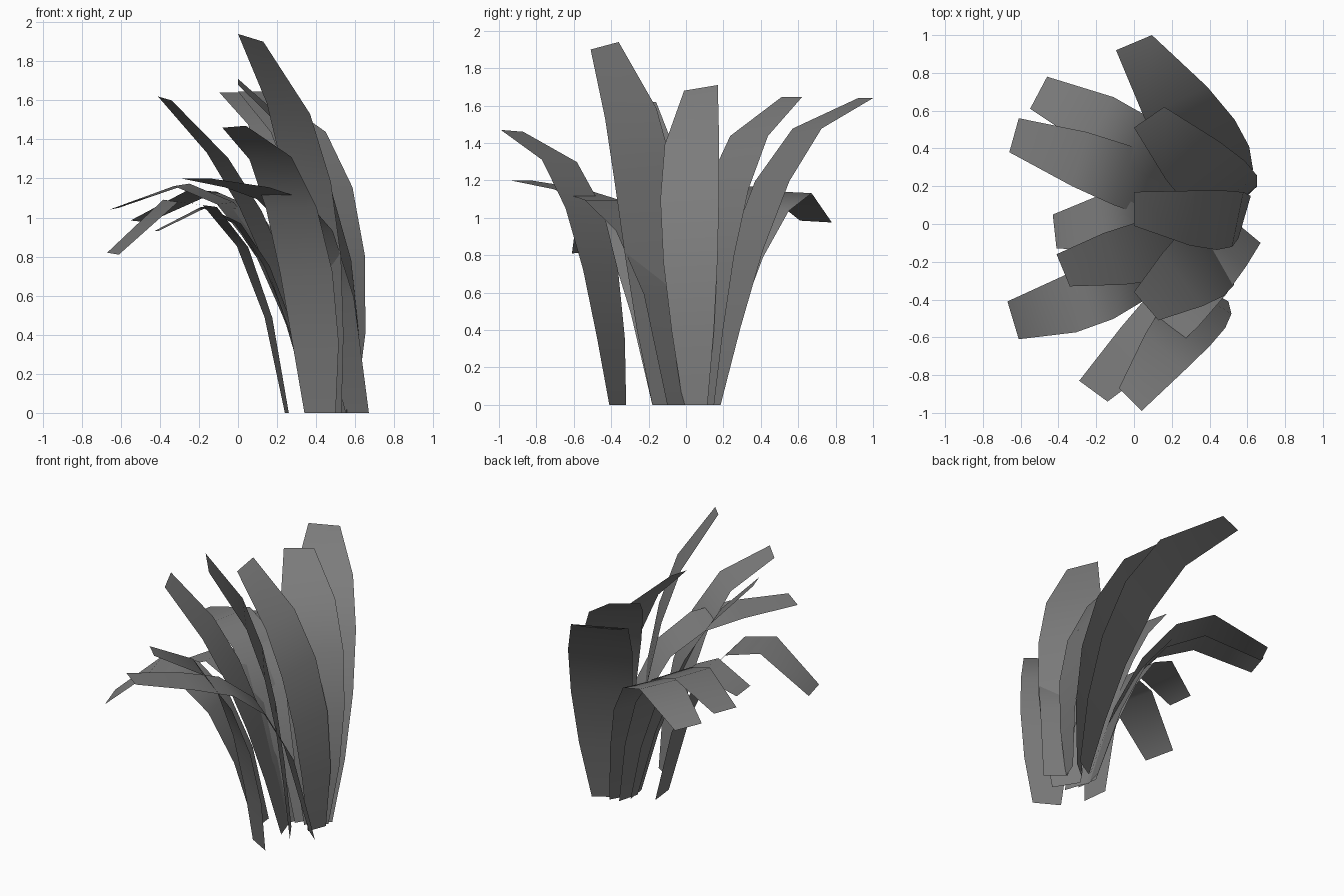
import bpy
import bmesh
from mathutils import Vector

cube = bpy.data.objects.get("Cube")
if cube:
    bpy.data.objects.remove(cube, do_unlink=True)

# One plain grey for the whole plant
grey = bpy.data.materials.new("leaf_grey")
grey.use_nodes = True
colour = (0.2, 0.2, 0.2, 1)
grey.diffuse_color = colour
shader = next(n for n in grey.node_tree.nodes if n.type == "BSDF_PRINCIPLED")
shader.inputs["Base Color"].default_value = colour
shader.inputs["Roughness"].default_value = 0.8

# Rows along each blade: even steps, then one long tip segment
STEPS = (0, .19, .38, .57, .76, 1)


def bezier(a, b, c, d, t):
    u = 1 - t
    return a * u**3 + b * (3 * u * u * t) + c * (3 * u * t * t) + d * t**3


def leaf(name, root, lower, upper, tip, root_side, tip_side, bulge=0.9):
    """Arching blade: a curved midline with a width that swells in the middle."""
    root, lower, upper, tip, root_side, tip_side = (
        Vector(v) for v in (root, lower, upper, tip, root_side, tip_side))
    bm = bmesh.new()
    rows = []
    for t in STEPS:
        mid = bezier(root, lower, upper, tip, t)
        half = root_side.lerp(tip_side, t) * (0.5 + 2 * bulge * t * (1 - t))
        rows.append([bm.verts.new(mid - half), bm.verts.new(mid + half)])
    for (a, b), (c, d) in zip(rows, rows[1:]):
        last = bm.faces.new((a, b, d, c))
        last.smooth = True
    # The upper side of the tip is the outside of the blade
    bm.normal_update()
    if last.normal.z < 0:
        bmesh.ops.reverse_faces(bm, faces=bm.faces[:])
    mesh = bpy.data.meshes.new(name)
    bm.to_mesh(mesh)
    bm.free()
    mesh.materials.append(grey)
    obj = bpy.data.objects.new(name, mesh)
    bpy.context.collection.objects.link(obj)


# Tall upright leaves on the outer side
leaf("tall_back_leaf", (.53, .14, 0), (.48, .25, .7), (.36, .46, 1.6), (0, .96, 1.64),
     (.15, .09, 0), (.19, .08, 0), 1.2)
leaf("tall_inner_back_leaf", (.54, .1, 0), (.57, .1, .7), (.46, .18, 1.5), (.08, .565, 1.645),
     (.12, .1, 0), (.16, .11, 0), 1.2)
leaf("tall_middle_leaf", (.58, .05, 0), (.62, .03, .7), (.52, -.02, 1.38), (0, .08, 1.695),
     (.05, .13, 0), (0, .18, .03), 1)
leaf("tallest_leaf", (.48, -.1, 0), (.43, -.15, .7), (.4, -.2, 1.5), (.065, -.435, 1.92),
     (.1, -.16, 0), (.13, -.15, -.04), 1.1)

# Leaves arching to the front
leaf("front_leaf", (.42, -.365, 0), (.4, -.42, .6), (.28, -.5, 1.4), (-.02, -.93, 1.465),
     (.16, -.09, 0), (.12, -.12, .01))
leaf("drooping_front_leaf", (.61, -.05, 0), (.43, -.19, 1.3), (.18, -.52, 1.1),
     (-.215, -.885, 1.2), (.12, -.1, 0), (.15, -.11, 0), .8)

# Leaves arching to the inner side
leaf("raised_side_leaf", (.42, -.08, 0), (.25, -.1, .7), (.05, -.15, 1.25),
     (-.375, -.245, 1.61), (.05, -.15, 0), (.07, -.17, -.02))
leaf("drooping_side_leaf", (.25, -.09, 0), (.12, -.2, .95), (-.2, -.42, 1.45),
     (-.64, -.51, .815), (.02, -.18, 0), (.06, -.2, -.01), .7)
leaf("short_side_leaf", (.39, 0, 0), (.2, .02, .8), (-.05, .05, 1.3), (-.42, -.04, .93),
     (.02, -.15, 0), (.02, -.18, 0))
leaf("long_side_leaf", (.4, .07, 0), (.2, .15, .9), (-.1, .28, 1.42), (-.635, .47, 1.045),
     (-.04, -.15, 0), (-.05, -.18, -.01))
leaf("back_side_leaf", (.45, .1, 0), (.28, .2, .8), (0, .5, 1.45), (-.505, .695, .98),
     (-.07, -.12, 0), (-.09, -.17, .01))
